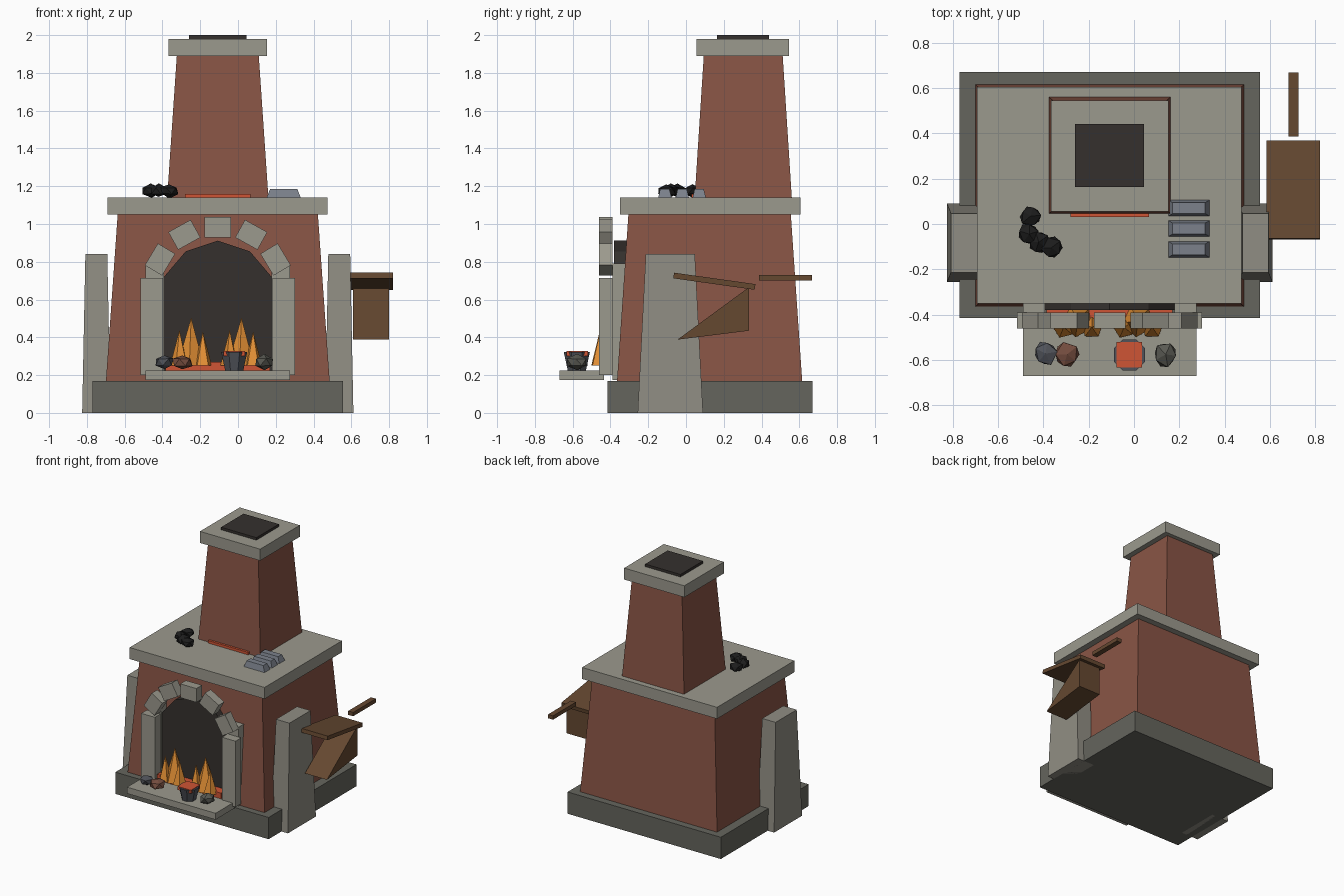
import bpy, bmesh, math, random
from mathutils import Matrix, Vector

if "Cube" in bpy.data.objects:
    bpy.data.objects.remove(bpy.data.objects["Cube"])

random.seed(4)
CX = -0.107  # symmetry line of the masonry


def mat(name, r, g, b):
    m = bpy.data.materials.new(name)
    m.diffuse_color = (r, g, b, 1)
    m.use_nodes = True
    m.node_tree.nodes["Principled BSDF"].inputs["Base Color"].default_value = m.diffuse_color
    return m


BRICK = mat("brick", .25, .09, .06)
STONE = mat("stone", .33, .32, .27)
BUTT = mat("buttress_stone", .28, .27, .23)
DARKSTONE = mat("dark_stone", .13, .13, .11)
SOOT = mat("soot", .035, .03, .027)
EMBER = mat("ember", .62, .09, .035)
FLAME = mat("flame", .78, .28, .035)
WOOD = mat("wood", .13, .065, .03)
STEEL = mat("steel", .2, .22, .26)
IRON = mat("iron", .08, .085, .1)
COAL = mat("coal", .012, .012, .012)
ORES = [mat("ore_blue", .08, .085, .1), mat("ore_red", .18, .075, .05), mat("ore_grey", .1, .1, .085)]


def finish(name, bm, material):
    bmesh.ops.recalc_face_normals(bm, faces=bm.faces)
    me = bpy.data.meshes.new(name)
    bm.to_mesh(me)
    bm.free()
    me.materials.append(material)
    ob = bpy.data.objects.new(name, me)
    bpy.context.collection.objects.link(ob)
    return ob


def frustum(name, c, z0, z1, bottom, top, material):
    """Four-sided block tapering from half-size bottom to half-size top."""
    bm = bmesh.new()
    bmesh.ops.create_cube(bm, size=2)
    for v in bm.verts:
        h = top if v.co.z > 0 else bottom
        v.co = (c[0] + v.co.x * h[0], c[1] + v.co.y * h[1], z1 if v.co.z > 0 else z0)
    return finish(name, bm, material)


def box(name, x, y, z, material):
    h = ((x[1] - x[0]) / 2, (y[1] - y[0]) / 2)
    return frustum(name, (sum(x) / 2, sum(y) / 2), z[0], z[1], h, h, material)


def tilted_box(name, c, size, rot, axis, material):
    bm = bmesh.new()
    bmesh.ops.create_cube(bm, size=1, matrix=Matrix.Translation(c)
                          @ Matrix.Rotation(rot, 4, axis) @ Matrix.Diagonal((*size, 1)))
    return finish(name, bm, material)


def prism(name, pts, offset, material):
    """Extrude a planar outline along offset."""
    bm = bmesh.new()
    f = bm.faces.new([bm.verts.new(p) for p in pts])
    r = bmesh.ops.extrude_face_region(bm, geom=[f])
    new = [g for g in r["geom"] if isinstance(g, bmesh.types.BMVert)]
    bmesh.ops.translate(bm, verts=new, vec=offset)
    if f.is_valid and len(f.edges[0].link_faces) < 2:
        bmesh.ops.holes_fill(bm, edges=bm.edges)
    return finish(name, bm, material)


def cone(name, c, z0, z1, r0, r1, sides, material, turn=0):
    bm = bmesh.new()
    bmesh.ops.create_cone(bm, cap_ends=True, segments=sides, radius1=r0, radius2=r1, depth=z1 - z0,
                          matrix=Matrix.Translation((c[0], c[1], (z0 + z1) / 2)) @ Matrix.Rotation(turn, 4, 'Z'))
    return finish(name, bm, material)


def rock(name, c, size, material):
    bm = bmesh.new()
    bmesh.ops.create_icosphere(bm, subdivisions=1, radius=1)
    spin = Matrix.Rotation(random.uniform(0, 6), 3, 'Z')
    for v in bm.verts:
        p = spin @ v.co * random.uniform(.82, 1.1)
        v.co = Vector((p.x * size[0], p.y * size[1], p.z * size[2])) + Vector(c)
    return finish(name, bm, material)


# Masonry: plinth, tapered body, mantel slab, chimney, cap and flue
box("plinth", (-.77, .555), (-.415, .67), (0, .17), DARKSTONE)
frustum("brick_body", (CX, .125), .17, 1.05, (.592, .49), (.53, .43), BRICK)
box("mantel_slab", (-.692, .475), (-.35, .605), (1.05, 1.14), STONE)
frustum("chimney", (CX, .303), 1.14, 1.89, (.268, .257), (.217, .209), BRICK)
box("chimney_cap", (-.367, .153), (.055, .545), (1.89, 1.98), STONE)
box("flue", (-.26, .045), (.163, .44), (1.98, 2.0), SOOT)
box("chimney_glow", (-.28, .067), (.03, .1), (1.14, 1.16), EMBER)

# Fire opening: arched soot panel and hearth shelf
arch = [(-.285, .18), (-.285, .72), (-.17, .855), (0, .912), (.17, .855), (.285, .72), (.285, .18)]
prism("fire_opening", [(CX + x, -.38, z) for x, z in arch], (0, .1, 0), SOOT)
box("hearth", (-.49, .275), (-.67, -.435), (.175, .225), STONE)
box("ember_bed", (-.385, .17), (-.45, -.37), (.2, .27), EMBER)

# Mirrored pairs: buttresses, jambs, frames and arch stones
for s, side in ((-1, "left"), (1, "right")):
    frustum(side + "_buttress", (CX + s * .643, -.083), 0, .84, (.075, .173), (.058, .13), BUTT)
    xs = sorted((CX + s * .29, CX + s * .408))
    box(side + "_jamb", xs, (-.46, -.39), (.2, .715), STONE)
    xs = sorted((CX + s * .285, CX + s * .383))
    box(side + "_jamb_backing", xs, (-.39, -.3), (.175, .79), STONE)
    for i, (dx, z, a) in enumerate([(.177, .943, 29), (.306, .812, 59)]):
        tilted_box(f"{side}_arch_stone_{i}", (CX + s * dx, -.425, z), (.135, .07, .107),
                   s * math.radians(a), 'Y', STONE)
box("keystone", (-.177, -.038), (-.46, -.39), (.928, 1.036), STONE)

# Flames: two clusters of three
for cx in (-.248, .018):
    for i, (dx, y, top, r) in enumerate([(0, -.425, .505, .075), (-.062, -.455, .44, .05), (.062, -.455, .43, .05)]):
        cone("flame", (cx + dx, y), .25, top, r, 0, 5, FLAME, .5 + i)

# Crucible with molten top, and ore lumps on the hearth
turn = math.pi / 8
cone("crucible", (-.02, -.578), .225, .323, .052, .075, 8, IRON, turn)
box("molten_metal", (-.078, .036), (-.633, -.52), (.3, .327), EMBER)
for i, (x, y) in enumerate([(-.39, -.572), (-.295, -.575), (.14, -.575)]):
    rock("ore_lump", (x, y, .268), (.056, .06, .042), ORES[i])

# Coal heap and ingots on the mantel
for x, y in [(-.456, .035), (-.462, -.045), (-.42, -.08), (-.365, -.105)]:
    rock("coal_lump", (x, y, 1.175), (.053, .053, .037), COAL)
for y in (.07, -.02, -.112):
    frustum("ingot", (.242, y), 1.14, 1.186, (.09, .035), (.072, .024), STEEL)

# Bellows: sloped top board, wedge-shaped bag and handle
tilted_box("bellows_board", (.703, .15, .697), (.235, .435, .03), -math.radians(8), 'X', WOOD)
prism("bellows_bag", [(.61, -.045, .388), (.61, .333, .435), (.61, .333, .665)], (.19, 0, 0), WOOD)
box("bellows_handle", (.682, .725), (.387, .668), (.70, .73), WOOD)
